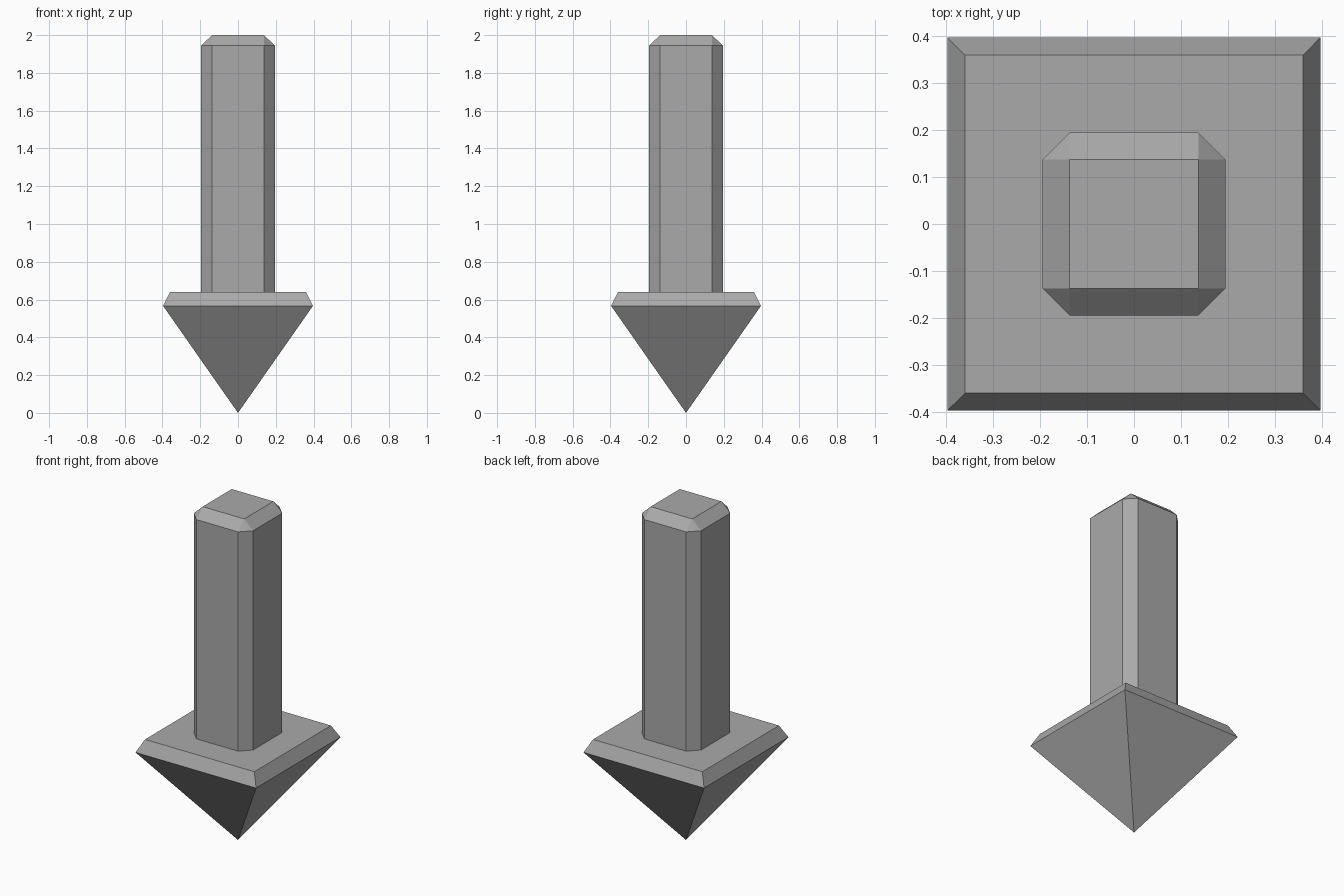
import bpy
import bmesh

cube = bpy.data.objects.get("Cube")
if cube:
    bpy.data.objects.remove(cube, do_unlink=True)

GREY = (0.4, 0.4, 0.4, 1.0)
grey = bpy.data.materials.new("plain_grey")
grey.use_nodes = True
grey.diffuse_color = GREY
grey.node_tree.nodes["Principled BSDF"].inputs["Base Color"].default_value = GREY


def ring(bm, half, flat, z):
    """Square section with cut corners; it is a plain square when flat equals half."""
    a, b = half, flat
    corners = [(a, -b), (a, b), (b, a), (-b, a), (-a, b), (-a, -b), (-b, -a), (b, -a)]
    return [bm.verts.new((x, y, z)) for x, y in corners]


def loft(name, sections):
    """Join sections (half width, flat half width, height) from bottom to top."""
    bm = bmesh.new()
    rings = [ring(bm, *s) for s in sections]
    for low, high in zip(rings, rings[1:]):
        for i in range(len(low)):
            j = (i + 1) % len(low)
            bm.faces.new((low[i], low[j], high[j], high[i]))
    bm.faces.new(rings[-1])
    bm.faces.new(rings[0][::-1])
    # Weld the corners that coincide
    bmesh.ops.remove_doubles(bm, verts=bm.verts, dist=0.0005)
    bmesh.ops.recalc_face_normals(bm, faces=bm.faces)
    mesh = bpy.data.meshes.new(name)
    bm.to_mesh(mesh)
    bm.free()
    mesh.materials.append(grey)
    obj = bpy.data.objects.new(name, mesh)
    bpy.context.collection.objects.link(obj)
    return obj


# Pyramid head pointing down, with a bevelled upper rim
loft("arrow_head", [(0, 0, 0), (0.397, 0.397, 0.567), (0.36, 0.36, 0.64)])

# Shaft with chamfered edges and top
loft("shaft", [(0.195, 0.137, 0.64), (0.195, 0.137, 1.945), (0.137, 0.137, 2.0)])
